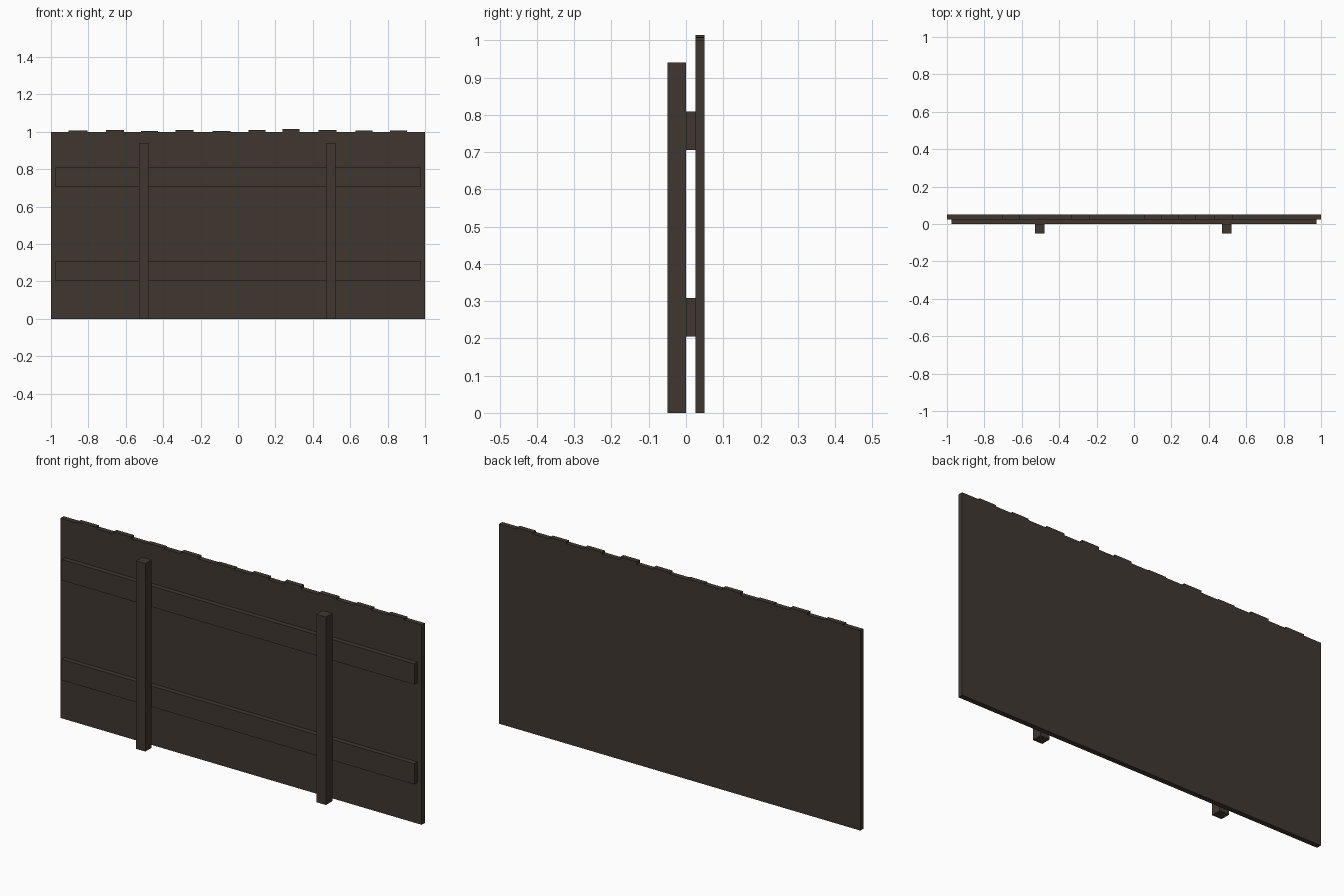
import bpy
import bmesh

if "Cube" in bpy.data.objects:
    bpy.data.objects.remove(bpy.data.objects["Cube"])

wood = bpy.data.materials.new("dark brown wood")
wood.diffuse_color = (0.050, 0.039, 0.030, 1.0)
wood.use_nodes = True
wood.node_tree.nodes["Principled BSDF"].inputs["Base Color"].default_value = wood.diffuse_color


def add_object(name, bm):
    bmesh.ops.recalc_face_normals(bm, faces=bm.faces[:])
    mesh = bpy.data.meshes.new(name)
    bm.to_mesh(mesh)
    bm.free()
    mesh.materials.append(wood)
    obj = bpy.data.objects.new(name, mesh)
    bpy.context.collection.objects.link(obj)
    return obj


def box(name, x, y, z):
    """Box from (min, max) ranges on each axis."""
    bm = bmesh.new()
    bmesh.ops.create_cube(bm, size=1.0)
    for v in bm.verts:
        v.co = [r[0] + (c + 0.5) * (r[1] - r[0]) for c, r in zip(v.co, (x, y, z))]
    return add_object(name, bm)


# Fence panel: one outline with slightly uneven board tops, extruded in depth
raised = [(-0.905, -0.805, 1.007), (-0.707, -0.610, 1.010), (-0.519, -0.428, 1.004),
          (-0.334, -0.237, 1.010), (-0.136, -0.040, 1.004), (0.056, 0.148, 1.009),
          (0.238, 0.330, 1.014), (0.430, 0.527, 1.009), (0.629, 0.720, 1.007),
          (0.812, 0.903, 1.007)]
outline = [(1, 0), (-1, 0), (-1, 1)]
for x0, x1, top in raised:
    outline += [(x0, 1), (x0, top), (x1, top), (x1, 1)]
outline.append((1, 1))

bm = bmesh.new()
face = bm.faces.new([bm.verts.new((x, 0.025, z)) for x, z in outline])
ext = bmesh.ops.extrude_face_region(bm, geom=[face], use_keep_orig=True)
moved = [g for g in ext["geom"] if isinstance(g, bmesh.types.BMVert)]
bmesh.ops.translate(bm, vec=(0, 0.025, 0), verts=moved)
add_object("board_panel", bm)

# Horizontal rails
for name, z in (("lower_rail", 0.205), ("upper_rail", 0.705)):
    box(name, (-0.976, 0.976), (0.0, 0.025), (z, z + 0.104))

# Upright posts
for name, x in (("left_post", -0.504), ("right_post", 0.496)):
    box(name, (x - 0.026, x + 0.026), (-0.05, 0.0), (0.0, 0.941))
